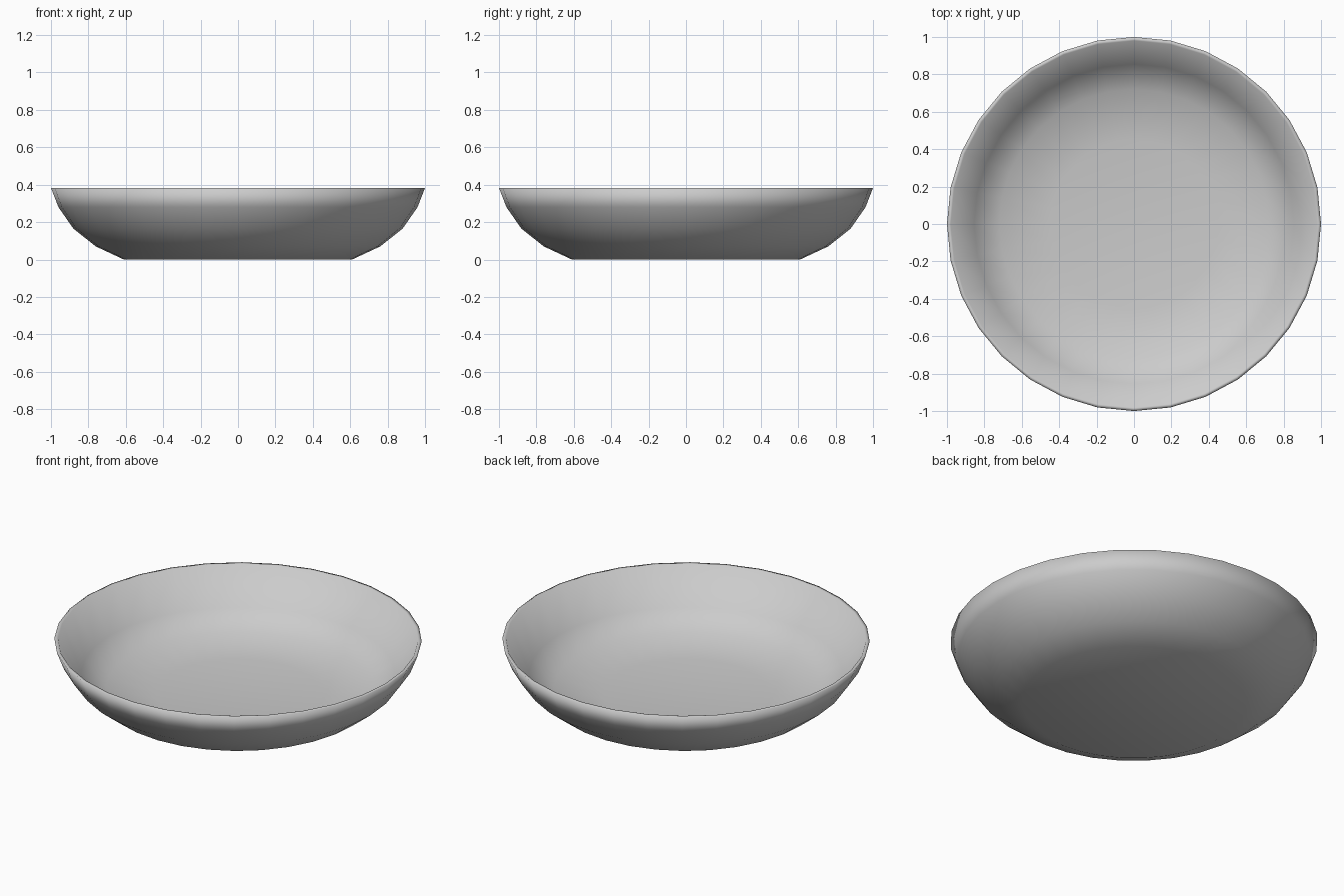
import bpy, bmesh, math

if "Cube" in bpy.data.objects:
    bpy.data.objects.remove(bpy.data.objects["Cube"])

SIDES = 32

# Closed profile (radius, height): underside centre -> rim -> inside centre
profile = [
    (0, 0), (0.61, 0.0), (0.76, 0.07), (0.88, 0.165), (0.96, 0.28), (1.0, 0.383),
    (0.98, 0.383), (0.855, 0.18), (0.72, 0.095), (0.45, 0.06), (0, 0.055),
]

bm = bmesh.new()


def ring(radius, z):
    """Ring of vertices, or a single pole at radius zero."""
    if radius == 0:
        return [bm.verts.new((0, 0, z))] * SIDES
    return [bm.verts.new((radius * math.cos(2 * math.pi * i / SIDES),
                          radius * math.sin(2 * math.pi * i / SIDES), z))
            for i in range(SIDES)]


# Lathe the bowl, skinning each pair of neighbouring rings
rings = [ring(r, z) for r, z in profile]
for a, b in zip(rings, rings[1:]):
    for i in range(SIDES):
        j = (i + 1) % SIDES
        corners = list(dict.fromkeys((a[i], a[j], b[j], b[i])))
        bm.faces.new(corners).smooth = True
bmesh.ops.recalc_face_normals(bm, faces=bm.faces)

mesh = bpy.data.meshes.new("bowl")
bm.to_mesh(mesh)
bm.free()
bowl = bpy.data.objects.new("bowl", mesh)
bpy.context.collection.objects.link(bowl)
